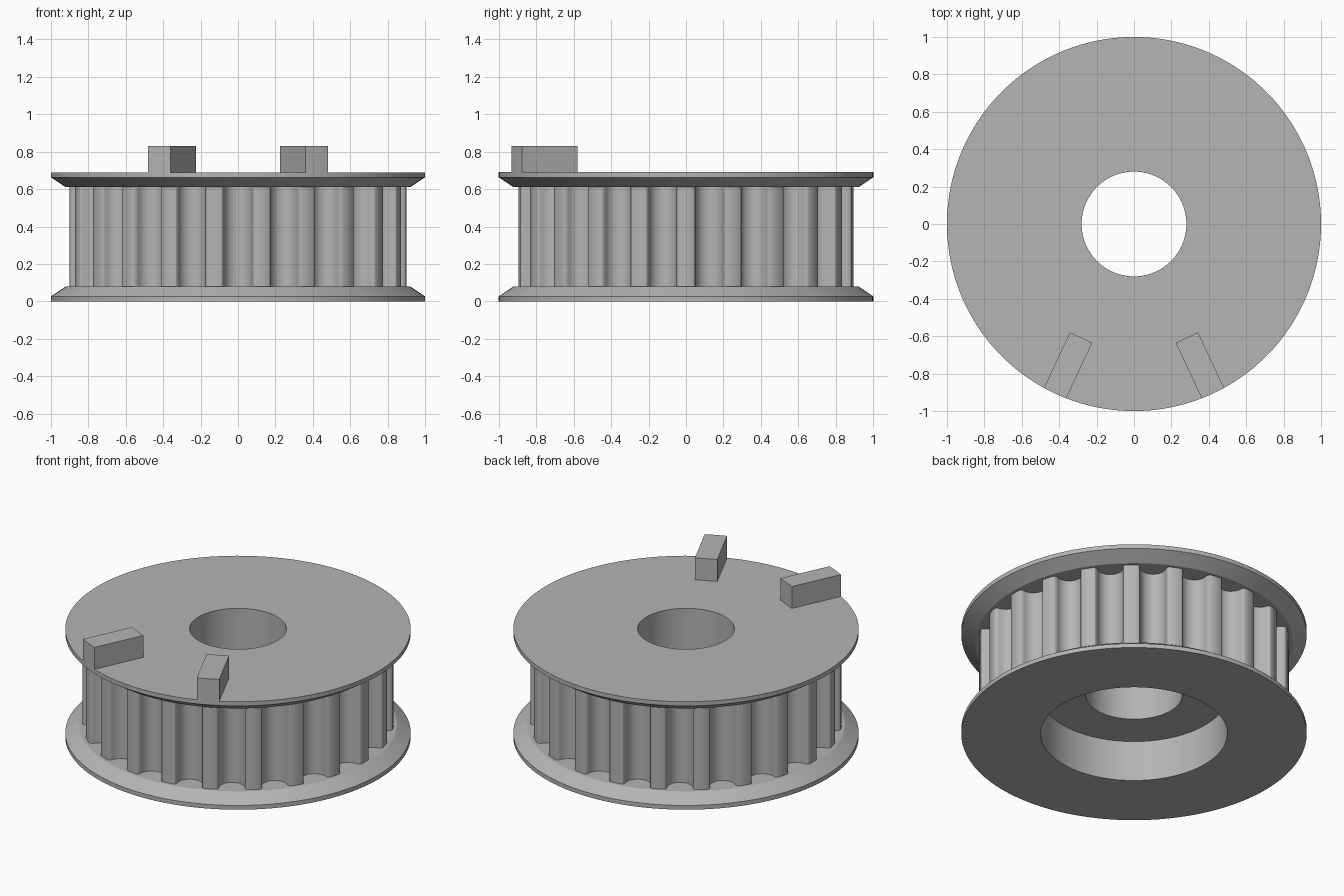
import bpy
import math

cube = bpy.data.objects.get("Cube")
if cube:
    bpy.data.objects.remove(cube, do_unlink=True)

GREY = (0.46, 0.46, 0.46, 1)
metal = bpy.data.materials.new("plain grey")
metal.use_nodes = True
metal.diffuse_color = GREY
metal.node_tree.nodes["Principled BSDF"].inputs["Base Color"].default_value = GREY

SEGMENTS = 132
TEETH = 22
TIP = 0.9            # tooth tip radius
LOW, HIGH = 0.08, 0.61   # toothed height range
TOP = 0.69


def add_object(name, verts, faces):
    mesh = bpy.data.meshes.new(name)
    mesh.from_pydata(verts, [], faces)
    mesh.materials.append(metal)
    obj = bpy.data.objects.new(name, mesh)
    bpy.context.collection.objects.link(obj)
    bpy.ops.object.select_all(action="DESELECT")
    obj.select_set(True)
    bpy.context.view_layer.objects.active = obj
    bpy.ops.object.shade_smooth_by_angle(angle=math.radians(28))
    return obj


def revolve(name, profile):
    n = len(profile)
    verts, faces = [], []
    for s in range(SEGMENTS):
        a = math.tau * s / SEGMENTS
        verts += [(r * math.cos(a), r * math.sin(a), z) for r, z in profile]
        t = (s + 1) % SEGMENTS
        faces += [(s * n + i, t * n + i, t * n + i + 1, s * n + i + 1)
                  for i in range(n - 1)]
    return add_object(name, verts, faces)


def extrude(name, outline, z0, z1, capped):
    n = len(outline)
    verts = [(x, y, z) for z in (z0, z1) for x, y in outline]
    faces = [(i, (i + 1) % n, n + (i + 1) % n, n + i) for i in range(n)]
    if capped:
        faces += [tuple(range(n, 2 * n)), tuple(reversed(range(n)))]
    return add_object(name, verts, faces)


# Flanges, bore and counterbore in one turned shell
root = 0.79
revolve("flanged_hub", [
    (root, HIGH), (0.92, HIGH), (1, 0.663), (1, TOP), (0.28, TOP),
    (0.28, 0.26), (0.54, 0.26), (0.54, 0), (1, 0), (1, 0.027),
    (0.92, LOW), (root, LOW)])

# One rounded groove: (sideways, radius), with eased corners
groove_radius, groove_centre = 0.075, 0.873
groove = [(-0.096, TIP - 0.005), (-0.085, 0.891), (-0.078, 0.883)]
for k in range(13):
    a = math.pi * k / 12
    groove.append((-groove_radius * math.cos(a),
                   groove_centre - groove_radius * math.sin(a)))
groove += [(-x, r) for x, r in reversed(groove[:3])]

# Grooves repeated around the core, joined by the narrow tooth lands
outline = []
for t in range(TEETH):
    a = math.tau * (t + 0.5) / TEETH
    c, s = math.cos(a), math.sin(a)
    outline += [(r * c - x * s, r * s + x * c) for x, r in groove]
    land = math.tau * (t + 1) / TEETH
    outline.append((TIP * math.cos(land), TIP * math.sin(land)))
extrude("toothed_core", outline, LOW, HIGH, False)

# Two radial drive lugs, with outer ends following the rim
half, inner = 0.066, 0.67
rim = [(math.sqrt(1 - y * y), y) for y in (-half, -half / 2, 0, half / 2, half)]
lug = [(inner, half), (inner, -half)] + rim
for name, degrees in (("right_lug", -115), ("left_lug", -65)):
    c, s = math.cos(math.radians(degrees)), math.sin(math.radians(degrees))
    extrude(name, [(x * c - y * s, x * s + y * c) for x, y in lug],
            TOP, 0.83, True)
